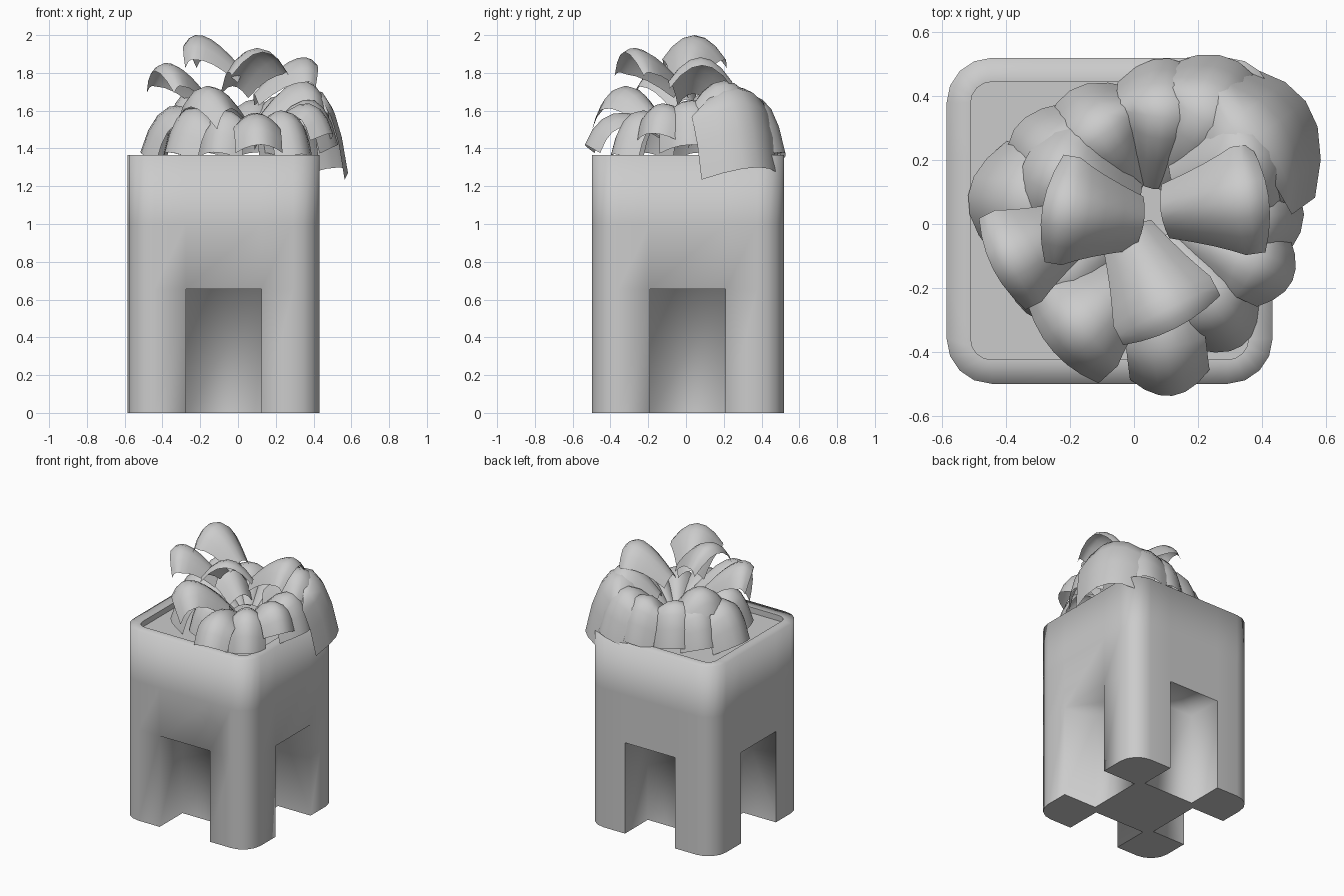
import bpy, bmesh
from math import sin, cos, pi, radians
from mathutils import Vector, Matrix

cube = bpy.data.objects.get("Cube")
if cube:
    bpy.data.objects.remove(cube)

grey = bpy.data.materials.new("light_grey")
grey.use_nodes = True
grey.diffuse_color = (0.6, 0.6, 0.6, 1)
grey.node_tree.nodes["Principled BSDF"].inputs["Base Color"].default_value = grey.diffuse_color


def finish(bm, name):
    for f in bm.faces:
        f.smooth = True
    mesh = bpy.data.meshes.new(name)
    bm.to_mesh(mesh)
    bm.free()
    mesh.materials.append(grey)
    obj = bpy.data.objects.new(name, mesh)
    bpy.context.collection.objects.link(obj)
    return obj


# Planter dimensions
CENTRE = Vector((-0.076, 0.01, 0))
HALF, RADIUS = 0.508, 0.14
NOTCH, DEPTH, ARCH = 0.2, 0.26, 0.655
STEPS = 5
SIDE = STEPS + 2


def ring(bm, half, radius, z):
    """Rounded square; each side is a corner arc followed by two notch points."""
    verts = []
    for k in range(4):
        turn = Matrix.Rotation(k * pi / 2, 3, "Z")
        c = radius - half
        pts = []
        for i in range(STEPS):
            a = pi + i * pi / 2 / (STEPS - 1)
            pts.append((c + radius * cos(a), c + radius * sin(a), z))
        pts += [(-NOTCH, -half, z), (NOTCH, -half, z)]
        verts += [bm.verts.new(CENTRE + turn @ Vector(p)) for p in pts]
    return verts


def planter():
    bm = bmesh.new()
    rings = [ring(bm, HALF, RADIUS, z) for z in (0, ARCH, 1.0, 1.365)]
    rings.append(ring(bm, HALF - 0.075, 0.065, 1.365))
    rings.append(ring(bm, HALF - 0.075, 0.065, 1.325))
    n = len(rings[0])
    # outer wall, rim and inner wall, leaving the notch openings free
    for level, (a, b) in enumerate(zip(rings, rings[1:])):
        for i in range(n):
            if level == 0 and i % SIDE == STEPS:
                continue
            j = (i + 1) % n
            bm.faces.new((a[i], a[j], b[j], b[i]))
    bm.faces.new(rings[-1])
    # notches and underside
    base, sharp_pairs = [], []
    for k in range(4):
        inward = Matrix.Rotation(k * pi / 2, 3, "Z") @ Vector((0, DEPTH, 0))
        i = k * SIDE + STEPS
        p, q, pt, qt = rings[0][i], rings[0][i + 1], rings[1][i], rings[1][i + 1]
        p_in, q_in, pt_in, qt_in = [bm.verts.new(v.co + inward) for v in (p, q, pt, qt)]
        for quad in ((p, pt, pt_in, p_in), (q, q_in, qt_in, qt),
                     (p_in, pt_in, qt_in, q_in), (pt, qt, qt_in, pt_in)):
            bm.faces.new(quad)
        base += rings[0][k * SIDE:i + 1] + [p_in, q_in, q]
        if k > 1:
            sharp_pairs += [(p, pt), (pt, qt), (q, qt)]
    bottom = bm.faces.new(base)
    bmesh.ops.recalc_face_normals(bm, faces=bm.faces[:])
    # crisp edges: underside, inner rim, soil border and two openings
    for e in bottom.edges:
        e.smooth = False
    for loop in rings[-2:]:
        sharp_pairs += [(loop[i], loop[(i + 1) % n]) for i in range(n)]
    for pair in sharp_pairs:
        bm.edges.get(pair).smooth = False
    finish(bm, "planter")


planter()

# Leaves: arched sheets; the sides sag away from the centre line
UP = Vector((0, 0, 1))
COLUMNS = (-1, -0.67, -0.33, 0, 0.33, 0.67, 1)


def leaf(name, tip, azimuth, length, start_z, peak, width, sag, lift):
    a = radians(azimuth)
    out = Vector((cos(a), sin(a), 0))
    side = Vector((-sin(a), cos(a), 0))
    start = Vector((tip.x, tip.y, start_z)) - out * length
    mid = Vector((tip.x, tip.y, peak)) - out * length * 0.38
    bend = mid * 2 - (start + tip) / 2
    bm = bmesh.new()
    rows = []
    for i in range(8):
        t = i / 7
        point = start * (1 - t) ** 2 + bend * 2 * t * (1 - t) + tip * t * t
        tangent = ((bend - start) * (1 - t) + (tip - bend) * t).normalized()
        down = (tangent.cross(side) + UP * lift).normalized() * -sag
        w = width * min(1, 0.5 + 0.9 * t)
        rows.append([bm.verts.new(point + side * u * w / 2 + down * w * u * u)
                     for u in COLUMNS])
    for r, s in zip(rows, rows[1:]):
        for j in range(len(r) - 1):
            bm.faces.new((r[j], s[j], s[j + 1], r[j + 1]))
    finish(bm, name)


# tip x, tip y, azimuth, length, peak, tip height, width
upper = [
    (-0.285, 0.055, 170, 0.32, 1.99, 1.95, 0.34),
    (0.42, 0.085, 8, 0.34, 1.87, 1.84, 0.34),
    (0.13, -0.325, 297, 0.35, 1.91, 1.91, 0.34),
    (-0.44, -0.14, 207, 0.32, 1.84, 1.81, 0.32),
    (-0.25, -0.4, 222, 0.38, 1.73, 1.62, 0.33),
    (0.46, 0.24, 20, 0.36, 1.76, 1.62, 0.36),
    (-0.34, 0.2, 155, 0.38, 1.72, 1.58, 0.34),
]
for i, (x, y, az, length, peak, z, width) in enumerate(upper):
    leaf(f"upper_leaf_{i + 1}", Vector((x, y, z)), az, length,
         peak - 0.18, peak, width, 0.38, 2.5)

# azimuth, reach, peak, tip height, width
lower = [
    (277, 0.57, 1.59, 1.42, 0.25),
    (305, 0.5, 1.6, 1.37, 0.24),
    (335, 0.49, 1.64, 1.48, 0.24),
    (0, 0.48, 1.66, 1.42, 0.34),
    (36, 0.6, 1.73, 1.3, 0.52),
    (60, 0.55, 1.68, 1.38, 0.36),
    (83, 0.49, 1.66, 1.38, 0.3),
    (123, 0.46, 1.65, 1.38, 0.34),
    (148, 0.5, 1.64, 1.38, 0.3),
    (174, 0.57, 1.63, 1.38, 0.36),
    (213, 0.5, 1.62, 1.38, 0.3),
    (245, 0.42, 1.6, 1.38, 0.26),
]
for i, (az, reach, peak, z, width) in enumerate(lower):
    a = radians(az)
    tip = Vector((0.05 + reach * cos(a), 0.03 + reach * sin(a), z))
    leaf(f"lower_leaf_{i + 1}", tip, az, reach - 0.08, 1.45, peak, width, 0.32, 0.25)
